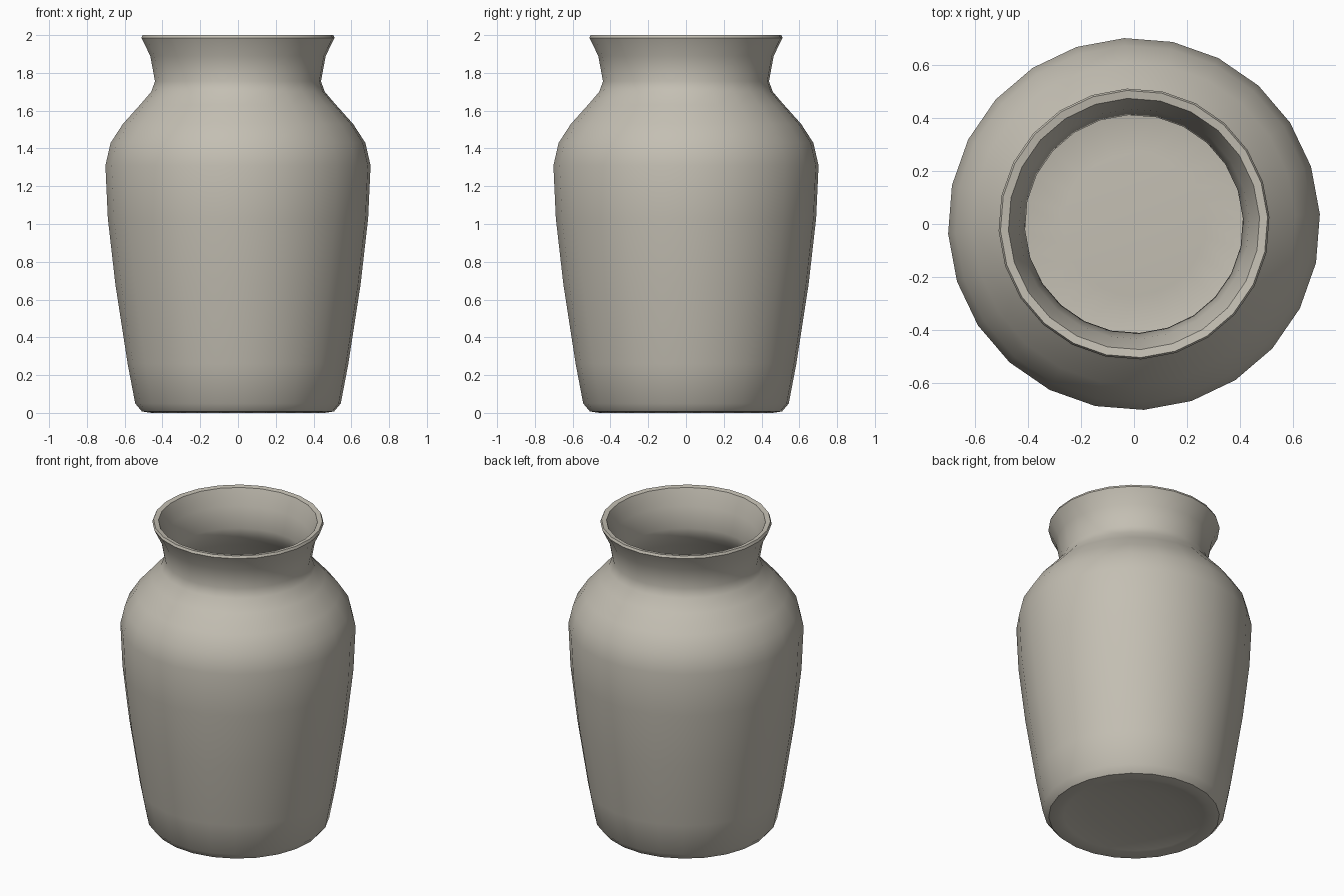
import bpy, bmesh, math

cube = bpy.data.objects.get("Cube")
if cube:
    bpy.data.objects.remove(cube, do_unlink=True)

SIDES = 24
TURN = math.radians(3)

clay = bpy.data.materials.new("warm_grey_clay")
clay.use_nodes = True
colour = (0.55, 0.52, 0.45, 1)
clay.diffuse_color = colour
clay.node_tree.nodes["Principled BSDF"].inputs["Base Color"].default_value = colour


def lathe(name, profile, sides):
    """Revolve (radius, height) points; the ends close on the axis."""
    bm = bmesh.new()
    rings = []
    for r, z in profile:
        count = 1 if r == 0 else sides
        rings.append([bm.verts.new((r * math.cos(TURN + math.tau * i / sides),
                                    r * math.sin(TURN + math.tau * i / sides), z))
                      for i in range(count)])
    for a, b in zip(rings, rings[1:]):
        for i in range(sides):
            j = (i + 1) % sides
            if len(a) == 1:
                bm.faces.new((a[0], b[j], b[i]))
            elif len(b) == 1:
                bm.faces.new((a[i], a[j], b[0]))
            else:
                bm.faces.new((a[i], a[j], b[j], b[i]))
    bmesh.ops.recalc_face_normals(bm, faces=bm.faces)
    mesh = bpy.data.meshes.new(name)
    bm.to_mesh(mesh)
    bm.free()
    mesh.materials.append(clay)
    obj = bpy.data.objects.new(name, mesh)
    bpy.context.collection.objects.link(obj)
    bpy.ops.object.select_all(action="DESELECT")
    obj.select_set(True)
    bpy.context.view_layer.objects.active = obj
    bpy.ops.object.shade_smooth_by_angle(angle=math.radians(40))
    return obj


# Recessed foot, swelling body, shoulder and flared neck
outside = [(0, 0.04), (0.27, 0.035), (0.42, 0.01), (0.46, 0), (0.51, 0.008), (0.545, 0.05),
           (0.585, 0.26), (0.65, 0.68), (0.69, 1.03), (0.703, 1.31),
           (0.675, 1.43), (0.61, 1.53), (0.52, 1.63), (0.46, 1.70),
           (0.44, 1.755), (0.465, 1.89), (0.512, 1.985)]
# Rounded lip, hollow inside and floor
inside = [(0.505, 2.0), (0.475, 1.995), (0.435, 1.89), (0.412, 1.755),
          (0.43, 1.69), (0.49, 1.61), (0.58, 1.51), (0.64, 1.42), (0.67, 1.31),
          (0.655, 1.03), (0.615, 0.68), (0.55, 0.26), (0.51, 0.09),
          (0.44, 0.06), (0.27, 0.07), (0, 0.075)]
lathe("vase", outside + inside, SIDES)
